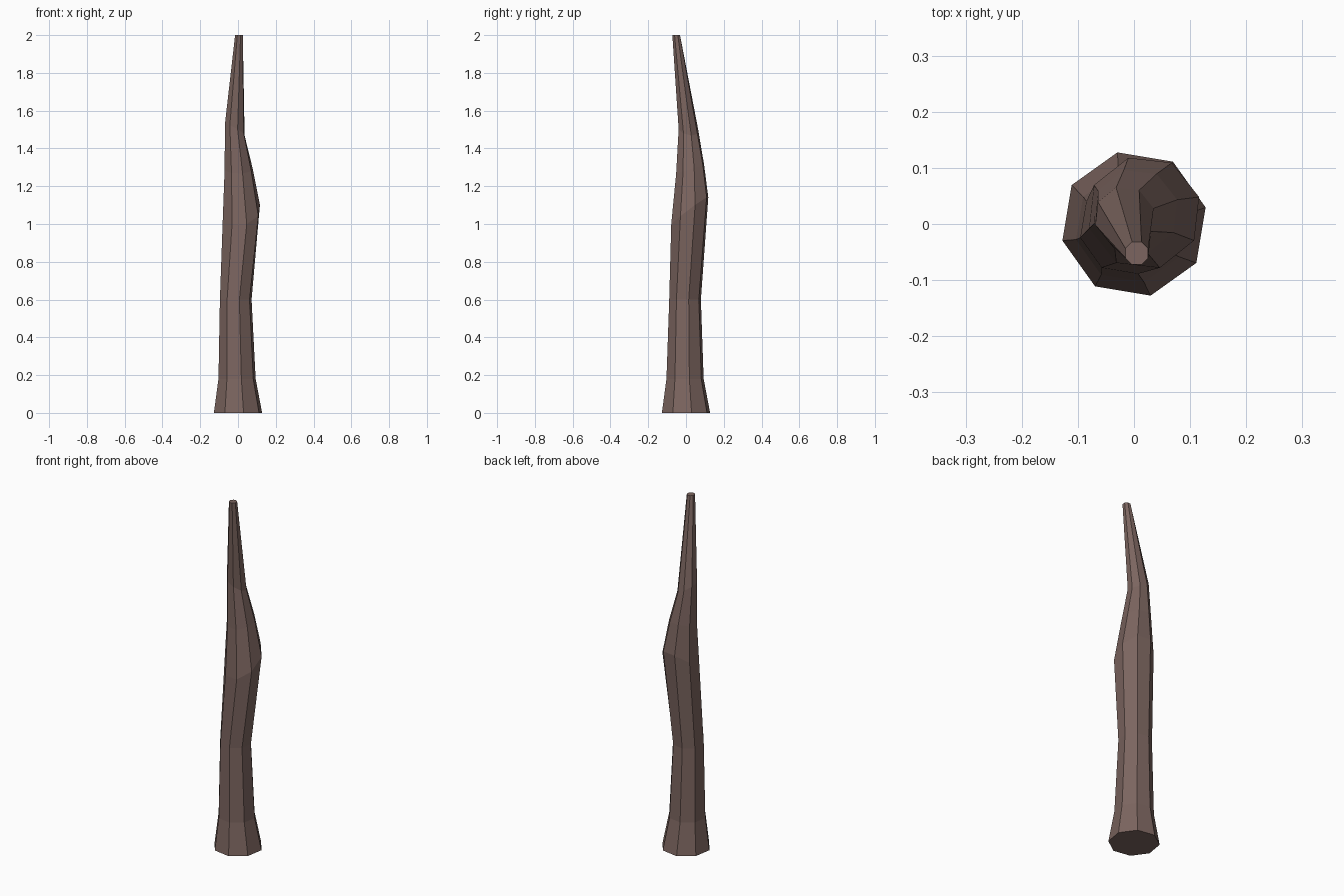
import bpy, bmesh, math

if "Cube" in bpy.data.objects:
    bpy.data.objects.remove(bpy.data.objects["Cube"])

SIDES = 8
# Cross-sections: centre x, y, z, radius, slope of ring along x, slope along y, rotation
RINGS = [
    (0.0, 0.0, 0.0, 0.131, 0, 0, 13),
    (-0.005, -0.005, 0.18, 0.101, 0, 0, 13),
    (-0.012, -0.005, 0.60, 0.086, 0, 0, 13),
    (0.018, 0.020, 1.07, 0.102, 0.1, 0.75, 16),
    (0.003, 0.022, 1.29, 0.077, 0.0, 0.3, 16),
    (-0.017, 0.013, 1.50, 0.054, -0.55, -0.2, 16),
    (0.005, -0.052, 2.0, 0.022, 0, 0, 22.5),
]

# Crooked tapering trunk lofted through the rings
bm = bmesh.new()
loops = []
for cx, cy, cz, r, sx, sy, rot in RINGS:
    loop = []
    for i in range(SIDES):
        a = math.radians(rot) + i * math.tau / SIDES
        dx, dy = r * math.cos(a), r * math.sin(a)
        loop.append(bm.verts.new((cx + dx, cy + dy, cz + sx * dx + sy * dy)))
    loops.append(loop)
for lo, hi in zip(loops, loops[1:]):
    for i in range(SIDES):
        j = (i + 1) % SIDES
        bm.faces.new((lo[i], lo[j], hi[j], hi[i]))
bm.faces.new(loops[0][::-1])
bm.faces.new(loops[-1])

mesh = bpy.data.meshes.new("trunk")
bm.to_mesh(mesh)
bm.free()
trunk = bpy.data.objects.new("trunk", mesh)
bpy.context.collection.objects.link(trunk)

# Dull brown bark
bark = bpy.data.materials.new("bark")
bark.diffuse_color = (0.20, 0.13, 0.115, 1)
bark.use_nodes = True
bark.node_tree.nodes["Principled BSDF"].inputs["Base Color"].default_value = bark.diffuse_color
mesh.materials.append(bark)
